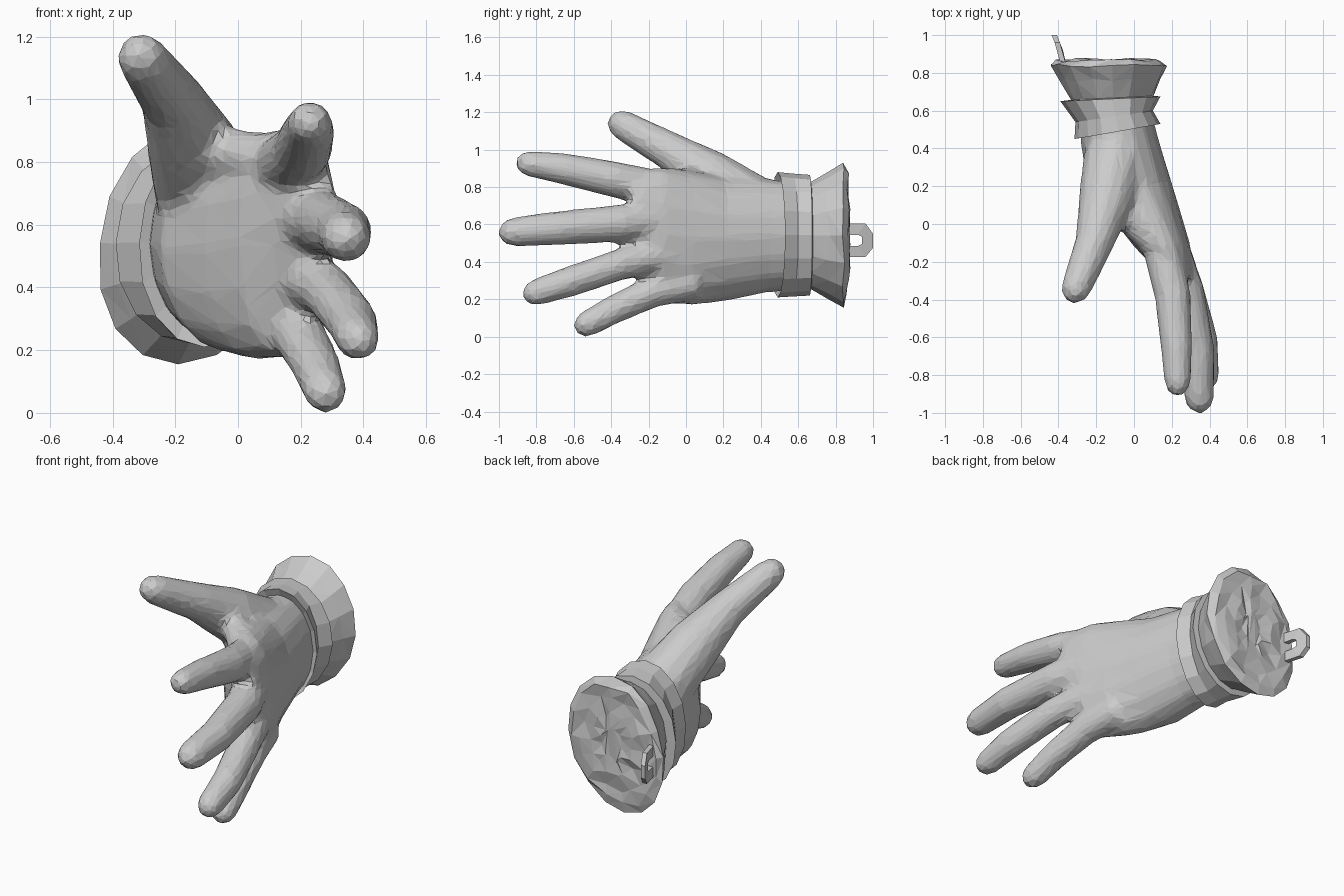
import bpy, bmesh, math, random
from mathutils import Vector

if "Cube" in bpy.data.objects:
    bpy.data.objects.remove(bpy.data.objects["Cube"])

random.seed(4)


def finish(name, bm):
    bmesh.ops.recalc_face_normals(bm, faces=bm.faces)
    me = bpy.data.meshes.new(name)
    bm.to_mesh(me)
    bm.free()
    ob = bpy.data.objects.new(name, me)
    bpy.context.collection.objects.link(ob)
    return ob


def bridge(bm, rings, closed=False):
    rows = [[bm.verts.new(p) for p in r] for r in rings]
    n = len(rows[0])
    pairs = list(zip(rows, rows[1:])) + ([(rows[-1], rows[0])] if closed else [])
    for a, b in pairs:
        for i in range(n):
            j = (i + 1) % n
            bm.faces.new((a[i], a[j], b[j], b[i]))
    if not closed:
        bm.faces.new(rows[0])
        bm.faces.new(rows[-1])
    return rows


def oval(xl, yl, xr, yr, z0, z1, n=16, scale=1, jit=0, shear=0, power=1):
    # elliptical ring, plane tilted from (xl, yl) to (xr, yr), lower half skewed
    pts = []
    for i in range(n):
        a = 2 * math.pi * i / n
        c, s = (math.copysign(abs(k) ** power, k) * scale for k in (math.cos(a), math.sin(a)))
        dz = s * (z1 - z0) / 2
        pts.append(Vector(((xl + xr) / 2 + c * (xr - xl) / 2 + shear * min(dz, dz * .3),
                           (yl + yr) / 2 + c * (yr - yl) / 2 + random.uniform(-jit, jit),
                           (z0 + z1) / 2 + dz)))
    return pts


def tube(bm, path, n=12):
    # round finger with a domed tip; path holds (x, y, z, radius)
    pts = [Vector(p[:3]) for p in path]
    rad = [p[3] for p in path]
    d = (pts[-1] - pts[-2]).normalized()
    tip, r = pts[-1], rad[-1]
    for k in (35, 65):
        a = math.radians(k)
        pts.append(tip + d * r * 1.1 * math.sin(a))
        rad.append(r * math.cos(a))
    pts.append(tip + d * r * 1.1)
    rad.append(r * 0.15)
    rings = []
    for i, p in enumerate(pts):
        t = (pts[min(i + 1, len(pts) - 1)] - pts[max(i - 1, 0)]).normalized()
        u = t.cross(Vector((0, 0, 1))).normalized()
        v = u.cross(t)
        rings.append([p + rad[i] * (u * math.cos(2 * math.pi * k / n) + v * math.sin(2 * math.pi * k / n))
                      for k in range(n)])
    bridge(bm, rings)


# Hand: palm loft, thumb web and five fingers, fused and reduced to flat facets
bm = bmesh.new()
bridge(bm, [oval(*r, power=w) for r, w in (
    ((-.29, .58, .09, .60, .25, .83), 1),
    ((-.28, .42, .13, .45, .235, .845), 1),
    ((-.25, .22, .20, .22, .19, .855), 1),
    ((-.11, .02, .26, .02, .165, .89), .92),
    ((.00, -.12, .30, -.12, .18, .91), .9),
    ((.11, -.23, .31, -.23, .38, .89), 1),
    ((.17, -.29, .31, -.29, .48, .86), 1))])
parts = (
    [(-.10, .35, .70, .17), (-.15, .12, .86, .146), (-.21, -.10, 1.00, .103), (-.305, -.335, 1.13, .082)],
    [(-.12, .08, .85, .08), (.00, .01, .825, .08), (.10, -.08, .80, .09)],
    [(.125, -.05, .77, .10), (.205, -.38, .84, .097), (.225, -.65, .897, .085), (.23, -.835, .925, .071)],
    [(.16, -.05, .63, .10), (.27, -.34, .608, .101), (.337, -.68, .58, .092), (.345, -.915, .56, .081)],
    [(.16, -.02, .46, .10), (.285, -.34, .39, .085), (.362, -.62, .295, .083), (.382, -.80, .237, .072)],
    [(.14, .05, .29, .09), (.20, -.18, .24, .086), (.25, -.38, .148, .078), (.278, -.525, .07, .072)])
for p in parts:
    tube(bm, p)
hand = finish("hand", bm)
m = hand.modifiers.new("fuse", 'REMESH')
m.mode = 'VOXEL'
m.voxel_size = 0.02
m = hand.modifiers.new("soften", 'SMOOTH')
m.factor, m.iterations = 0.5, 8
m = hand.modifiers.new("facets", 'DECIMATE')
m.ratio = 0.1

# Wrist band: creased closed ring
bm = bmesh.new()
bridge(bm, [oval(*r, shear=.06) for r in (
    (-.27, .47, .09, .55, .26, .83),
    (-.315, .45, .14, .53, .21, .88),
    (-.31, .54, .10, .60, .215, .872),
    (-.39, .65, .14, .675, .22, .865),
    (-.31, .66, .09, .68, .27, .81))], closed=True)
finish("wrist_band", bm)

# Flared cuff with a lumpy fleece filling
bm = bmesh.new()
rows = bridge(bm, [
    oval(-.30, .60, .08, .62, .27, .81, shear=.06),
    oval(-.335, .66, .10, .67, .256, .826, shear=.08),
    oval(-.39, .76, .14, .76, .20, .88, jit=.012, shear=.12),
    oval(-.44, .84, .175, .84, .155, .93, jit=.01, shear=.15)]
    + [oval(-.44, .865, .175, .865, .16, .93, scale=s, jit=j, shear=.15)
       for s, j in ((.88, .01), (.68, .015), (.45, .015), (.22, .01))])
for row in rows[4:]:
    for v in row:
        v.co.x += random.uniform(-.015, .015)
        v.co.z += random.uniform(-.015, .015)
bmesh.ops.triangulate(bm, faces=[f for f in bm.faces if f.calc_center_median().y > .7])
finish("cuff", bm)

# Hanging loop: flat U-shaped strap bent outward
outer = [(.83, .605), (.96, .605), (1.0, .55), (1.0, .475), (.96, .427), (.83, .427)]
inner = [(.83, .545), (.92, .545), (.94, .535), (.94, .495), (.92, .485), (.83, .485)]


def loop_x(y):
    return -.37 - max(0, y - .87) * .4


bm = bmesh.new()
bridge(bm, [[Vector((loop_x(y) + s, y, z)) for s, (y, z) in ((.014, p), (-.014, p), (-.014, q), (.014, q))]
            for p, q in zip(outer, inner)])
finish("hanging_loop", bm)
